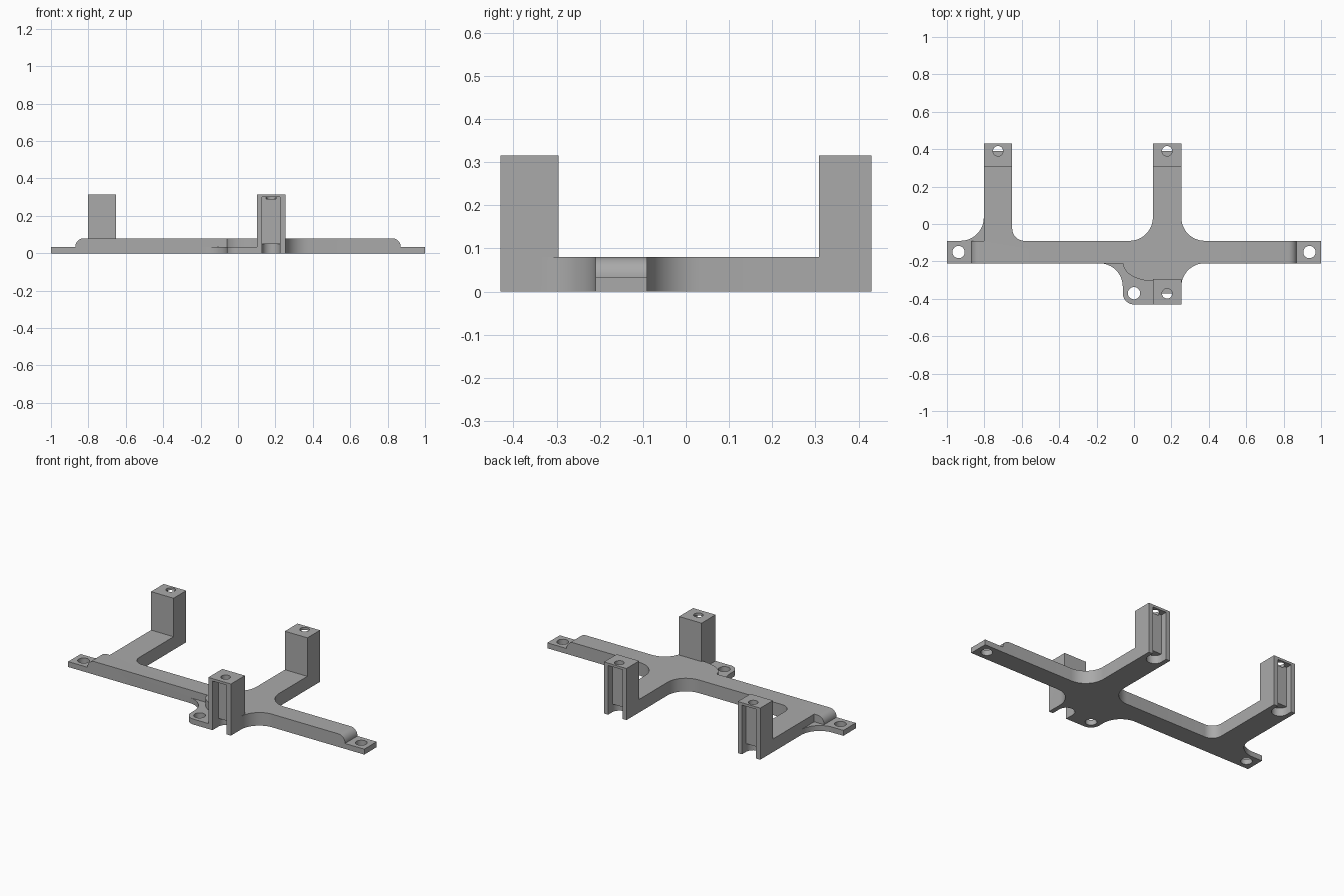
import bpy, bmesh
from math import radians, cos, sin

old = bpy.data.objects.get("Cube")
if old:
    bpy.data.objects.remove(old)

grey = bpy.data.materials.new("plain grey")
grey.use_nodes = True
grey.diffuse_color = (0.4, 0.4, 0.4, 1)
grey.node_tree.nodes["Principled BSDF"].inputs["Base Color"].default_value = grey.diffuse_color

TOP, TAB, POST = 0.08, 0.033, 0.315      # heights of frame, tabs and posts
Y0, Y1, END = -0.21, -0.09, 0.43         # main bar edges and arm ends
L0, L1, M0, M1 = -0.803, -0.651, 0.101, 0.253   # left arm and middle arm sides
R = 0.125


def arc(cx, cy, rx, a0, a1, ry=None, n=12):
    ry = ry or rx
    angles = [radians(a0 + (a1 - a0) * i / n) for i in range(n + 1)]
    return [(cx + rx * cos(a), cy + ry * sin(a)) for a in angles]


def prism(name, outline, z0, z1, round_x=None):
    bm = bmesh.new()
    face = bm.faces.new([bm.verts.new((x, y, z0)) for x, y in outline])
    ext = bmesh.ops.extrude_face_region(bm, geom=[face])
    for v in ext["geom"]:
        if isinstance(v, bmesh.types.BMVert):
            v.co.z = z1
    if round_x:
        ends = [e for e in bm.edges
                if all(abs(abs(v.co.x) - round_x) < 1e-4 and v.co.z > z1 - 1e-4 for v in e.verts)]
        bmesh.ops.bevel(bm, geom=ends, offset=0.045, segments=8, profile=0.5, affect="EDGES")
    bmesh.ops.recalc_face_normals(bm, faces=bm.faces)
    me = bpy.data.meshes.new(name)
    bm.to_mesh(me)
    bm.free()
    ob = bpy.data.objects.new(name, me)
    bpy.context.collection.objects.link(ob)
    me.materials.append(grey)
    return ob


def box(name, x0, x1, y0, y1, z0, z1):
    return prism(name, [(x0, y0), (x1, y0), (x1, y1), (x0, y1)], z0, z1)


def disc(name, x, y, r, z0, z1):
    return prism(name, arc(x, y, r, 0, 345, n=23), z0, z1)


def combine(target, tool, operation):
    mod = target.modifiers.new(operation, "BOOLEAN")
    mod.operation, mod.object, mod.solver = operation, tool, "EXACT"
    bpy.context.view_layer.objects.active = target
    bpy.ops.object.modifier_apply(modifier=mod.name)
    bpy.data.objects.remove(tool)


# Thick frame: bar, two arms and blended inner corners
outline = [(-0.87, Y0)]
outline += arc(M0, Y0, 0.16, 180, 270, ry=0.095)
outline += [(M0, -END), (M1, -END)]
outline += arc(M1 + R, Y0 - R, R, 180, 90)
outline += [(0.87, Y0), (0.87, Y1)]
outline += arc(M1 + R, Y1 + R, R, 270, 180)
outline += [(M1, END), (M0, END)]
outline += arc(M0 - R, Y1 + R, R, 0, -90)
outline += arc(L1 + 0.065, Y1 + 0.065, 0.065, 270, 180)
outline += [(L1, END), (L0, END), (L0, Y1), (-0.87, Y1)]
frame = prism("bracket_frame", outline, 0, TOP, round_x=0.87)

# Thin mounting tabs
left = [(-1, Y0), (-0.72, Y0), (-0.72, Y1 + R)] + arc(L0 - R, Y1 + R, R, 0, -90) + [(-1, Y1)]
front = arc(-0.06 - R, Y0 - R, R, 90, 0) + arc(0, -0.37, 0.06, 180, 270)
front += [(0.17, -END), (0.17, -0.15), (-0.06 - R, -0.15)]
combine(frame, prism("left_tab", left, 0, TAB), "UNION")
combine(frame, prism("front_tab", front, 0, TAB), "UNION")
combine(frame, box("right_tab", 0.8, 1, Y0, Y1, 0, TAB), "UNION")

# Upright posts with an outward slot, a foot recess and a screw hole
for x0, x1, side, inner, hole in ((L0, L1, 1, 0.308, 0.39),
                                  (M0, M1, 1, 0.308, 0.39),
                                  (M0, M1, -1, 0.295, 0.372)):
    mid = (x0 + x1) / 2
    y0, y1 = sorted((side * inner, side * END))
    combine(frame, box("post", x0, x1, y0, y1, 0, POST), "UNION")
    s0, s1 = sorted((side * hole, side * (END + 0.1)))
    combine(frame, box("slot", mid - 0.048, mid + 0.048, s0, s1, -0.1, 0.3), "DIFFERENCE")
    combine(frame, disc("foot_recess", mid, side * hole, 0.0478, -0.1, 0.05), "DIFFERENCE")
    combine(frame, disc("post_hole", mid, side * hole, 0.027, 0.29, 0.4), "DIFFERENCE")

# Screw holes through the tabs
for x, y in ((-0.938, -0.15), (0.938, -0.15), (0, -0.37)):
    combine(frame, disc("tab_hole", x, y, 0.033, -0.1, 0.2), "DIFFERENCE")

bpy.ops.object.select_all(action="DESELECT")
frame.select_set(True)
bpy.context.view_layer.objects.active = frame
bpy.ops.object.shade_smooth_by_angle(angle=radians(30))
